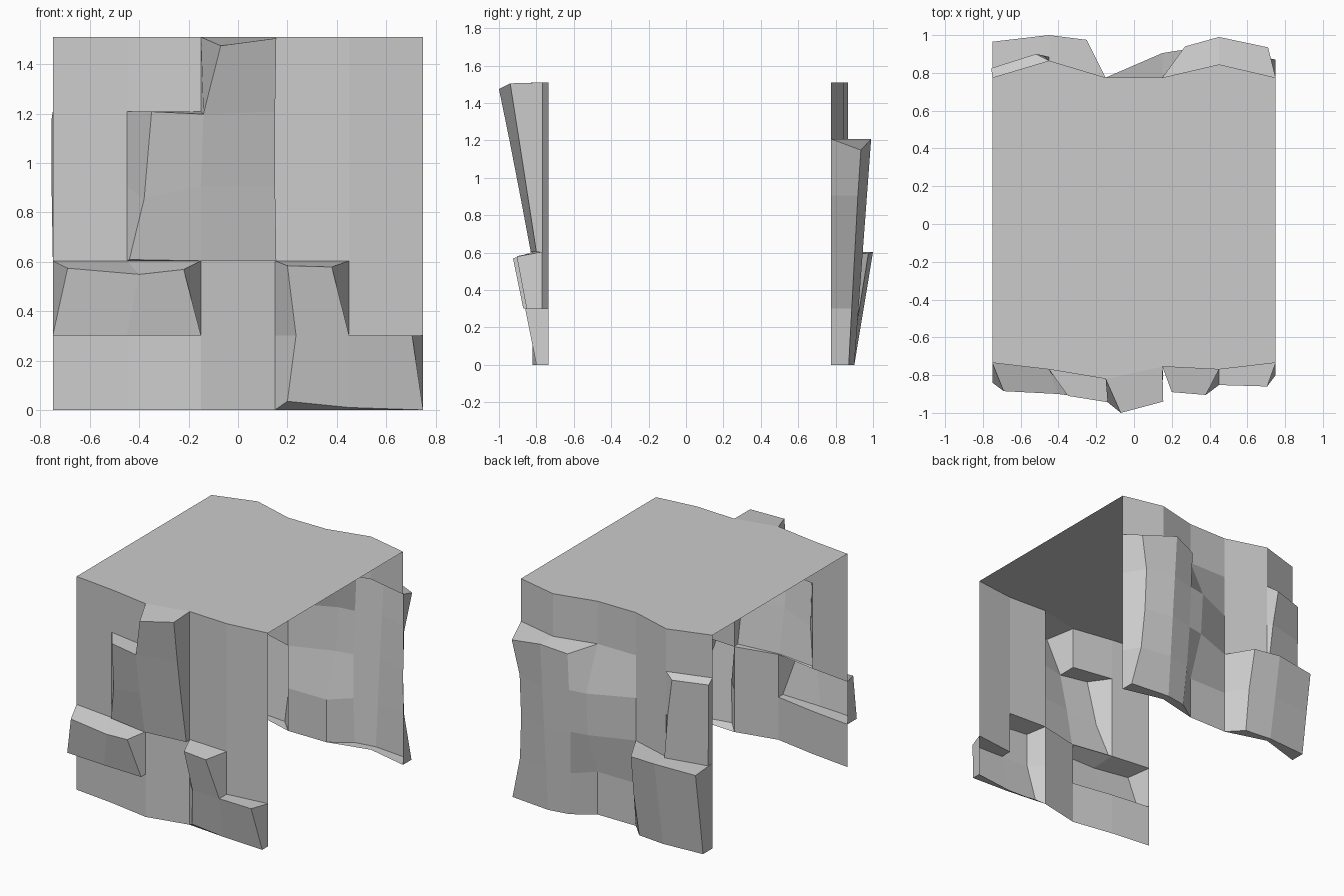
import bpy, bmesh

if "Cube" in bpy.data.objects:
    bpy.data.objects.remove(bpy.data.objects["Cube"])

XS = [-0.75, -0.45, -0.15, 0.15, 0.45, 0.75]
STEP = 0.302                      # height of one row of wall cells
FRONT = [-0.735, -0.77, -0.82, -0.755, -0.77, -0.735]
BACK = [0.775, 0.865, 0.775, 0.775, 0.845, 0.775]


def block(cols, rows):
    return {(i, j) for i in cols for j in rows}


def make_object(name, bm, outward):
    bm.normal_update()
    # turn the wall so its faces look outwards
    if sum((f.normal * f.calc_area()).dot(outward) for f in bm.faces) < 0:
        bmesh.ops.reverse_faces(bm, faces=bm.faces[:])
    mesh = bpy.data.meshes.new(name)
    bm.to_mesh(mesh)
    bm.free()
    bpy.context.collection.objects.link(bpy.data.objects.new(name, mesh))


def wall(name, depth, panels, bulge, outward):
    """Grid wall whose raised stones are pushed out, leaving hollows behind."""
    bm = bmesh.new()
    base = {(i, j): bm.verts.new((XS[i], depth[i] + bulge.get((i, j), 0), j * STEP))
            for i in range(6) for j in range(6)}
    used = set()
    for cells, low, high, shifts in panels:
        used |= cells
        i0 = min(i for i, j in cells)
        j0 = min(j for i, j in cells)
        j1 = max(j for i, j in cells) + 1
        cap, edges = {}, []
        for i, j in cells:
            ring = [(i, j), (i + 1, j), (i + 1, j + 1), (i, j + 1)]
            for k in ring:
                if k not in cap:
                    t = (k[1] - j0) / (j1 - j0)
                    dx, dz = shifts.get(k, (0, 0))
                    y = low[k[0] - i0] * (1 - t) + high[k[0] - i0] * t
                    cap[k] = bm.verts.new((XS[k[0]] + dx, y, k[1] * STEP + dz))
            bm.faces.new([cap[k] for k in ring])
            edges += list(zip(ring, ring[1:] + ring[:1]))
        # sides around the stone's outline
        for a, b in edges:
            if (b, a) not in edges:
                bm.faces.new([base[a], base[b], cap[b], cap[a]])
    for i in range(5):
        for j in range(5):
            if (i, j) not in used:
                bm.faces.new([base[k] for k in ((i, j), (i + 1, j), (i + 1, j + 1), (i, j + 1))])
    make_object(name, bm, outward)


# front wall: low ledge, tall stepped stone, corner stone
ledge = (block((0, 1), (1,)), (-0.84, -0.86, -0.87), (-0.885, -0.90, -0.925),
         {(0, 2): (0.06, -0.03), (1, 2): (0.05, -0.055), (2, 2): (-0.07, -0.035)})
tall = (block((1, 2), (2, 3)) | {(2, 4)}, (-0.79, -0.83, -0.80), (-0.97, -1.0, -0.94),
        {(1, 2): (0.01, 0.005), (1, 3): (0.07, -0.05), (1, 4): (0.10, 0),
         (2, 4): (0.01, -0.01), (2, 5): (0.08, -0.035), (3, 2): (0.005, 0), (3, 5): (0.005, -0.005)})
corner = (block((3,), (0, 1)) | {(4, 0)}, (-0.80, -0.80, -0.80), (-0.89, -0.905, -0.92),
          {(3, 0): (0.05, 0.035), (3, 1): (0.085, 0), (3, 2): (0.05, -0.02),
           (4, 0): (0, 0.01), (4, 2): (-0.07, -0.025), (5, 1): (-0.045, 0)})
wall("front_wall", FRONT, (ledge, tall, corner), {}, (0, -1, 0))

# back wall: broad stone, narrow stone and the block under it
broad = (block((3, 4), (0, 1, 2, 3)), (0.875, 0.90, 0.87), (0.94, 0.99, 0.935),
         {(3, 0): (0.15, 0), (3, 1): (0.13, 0), (3, 2): (0.12, 0), (3, 3): (0.12, 0),
          (3, 4): (0.12, -0.04), (5, 4): (-0.04, -0.06), (5, 3): (-0.09, 0),
          (5, 2): (-0.09, 0), (5, 1): (-0.07, 0)})
narrow = (block((0,), (2, 3)), (0.825, 0.885), (0.825, 0.90),
          {(0, 4): (-0.005, -0.03), (1, 4): (-0.07, -0.03), (0, 3): (-0.005, 0), (1, 3): (-0.03, 0)})
under = (block((0, 1), (0, 1)), (0.88, 0.90, 0.88), (0.965, 1.0, 0.975),
         {(0, 2): (0, -0.015), (2, 2): (-0.10, -0.01), (2, 1): (-0.09, 0), (2, 0): (-0.10, 0)})
wall("back_wall", BACK, (broad, narrow, under), {(3, 2): 0.11, (3, 3): 0.13}, (0, 1, 0))

# flat roof spanning both walls
bm = bmesh.new()
outline = list(zip(XS, FRONT)) + list(zip(XS, BACK))[::-1]
bm.faces.new([bm.verts.new((x, y, 5 * STEP)) for x, y in outline])
make_object("roof", bm, (0, 0, 1))
